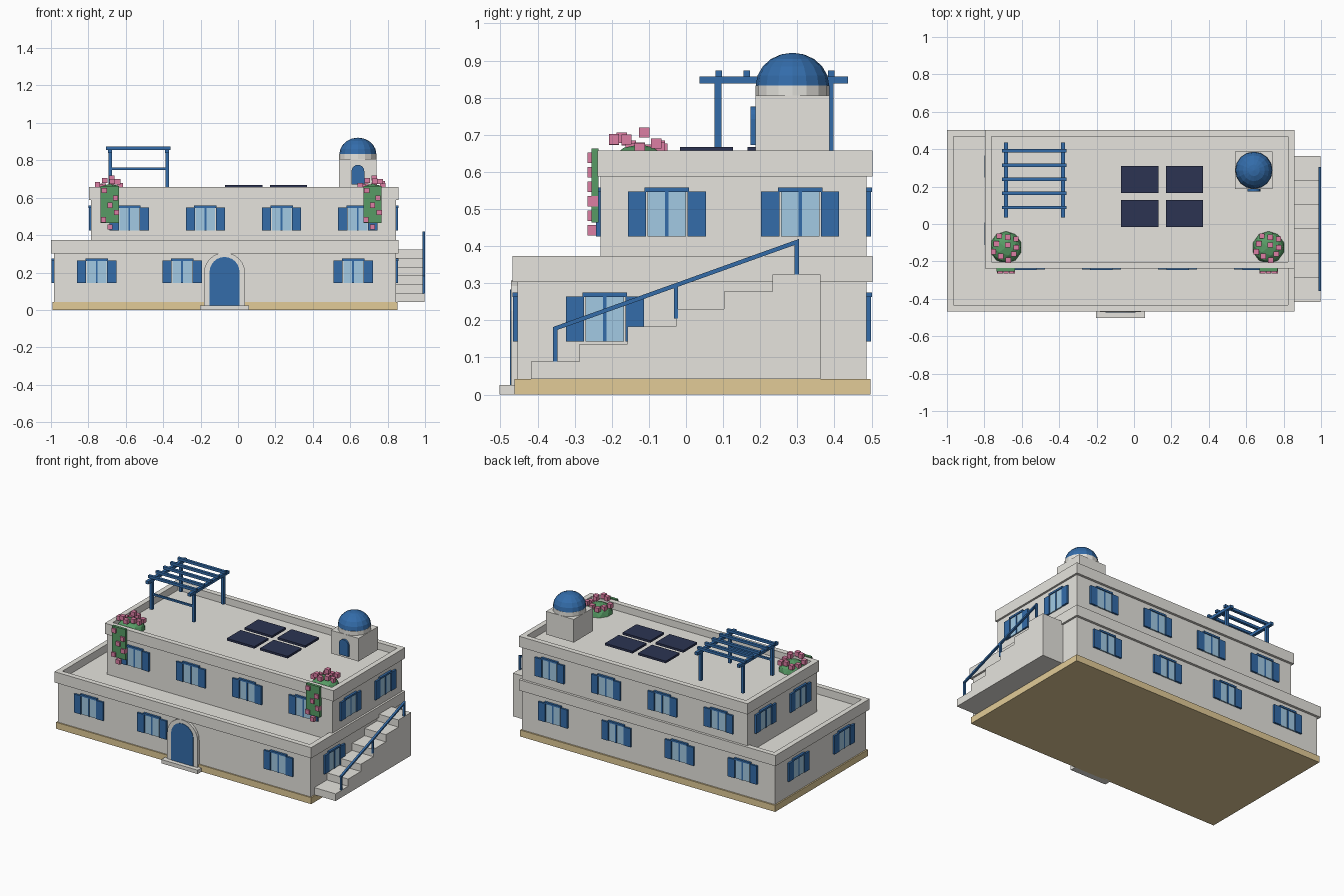
import bpy, bmesh, math, random
from mathutils import Matrix, Vector

if "Cube" in bpy.data.objects:
    bpy.data.objects.remove(bpy.data.objects["Cube"])

random.seed(4)


def material(name, rgb):
    m = bpy.data.materials.new(name)
    m.diffuse_color = (*rgb, 1)
    m.use_nodes = True
    m.node_tree.nodes["Principled BSDF"].inputs["Base Color"].default_value = m.diffuse_color
    return m


WALL = material("whitewash", (0.79, 0.775, 0.73))
BLUE = material("painted blue", (0.033, 0.15, 0.40))
GLASS = material("window glass", (0.36, 0.59, 0.77))
SAND = material("sandstone", (0.76, 0.60, 0.31))
NAVY = material("panel navy", (0.025, 0.034, 0.085))
GREEN = material("leaf green", (0.095, 0.33, 0.13))
PINK = material("blossom pink", (0.72, 0.21, 0.37))


def finish(name, bm, mat):
    bmesh.ops.recalc_face_normals(bm, faces=bm.faces)
    me = bpy.data.meshes.new(name)
    bm.to_mesh(me)
    bm.free()
    me.materials.append(mat)
    ob = bpy.data.objects.new(name, me)
    bpy.context.collection.objects.link(ob)
    return ob


def add_box(bm, x0, x1, y0, y1, z0, z1, mat=Matrix()):
    m = mat @ Matrix.Translation(((x0 + x1) / 2, (y0 + y1) / 2, (z0 + z1) / 2))
    m = m @ Matrix.Diagonal((x1 - x0, y1 - y0, z1 - z0, 1))
    return bmesh.ops.create_cube(bm, size=1, matrix=m)


def boxes(name, mat, *dims):
    bm = bmesh.new()
    for d in dims:
        add_box(bm, *d)
    return finish(name, bm, mat)


def roof_slab(name, dims, rim, depth):
    """Slab whose top is sunk inside a raised rim."""
    bm = bmesh.new()
    add_box(bm, *dims)
    bm.normal_update()
    top = max(bm.faces, key=lambda f: f.calc_center_median().z)
    bmesh.ops.inset_region(bm, faces=[top], thickness=rim, use_even_offset=True)
    new = bmesh.ops.extrude_face_region(bm, geom=[top])["geom"]
    bmesh.ops.translate(bm, vec=(0, 0, -depth),
                        verts=[v for v in new if isinstance(v, bmesh.types.BMVert)])
    if top.is_valid:
        bmesh.ops.delete(bm, geom=[top], context='FACES_ONLY')
    return finish(name, bm, mat=WALL)


def extrude_profile(name, mat, pts, vec):
    bm = bmesh.new()
    f = bm.faces.new([bm.verts.new(p) for p in pts])
    new = bmesh.ops.extrude_face_region(bm, geom=[f])["geom"]
    bmesh.ops.translate(bm, vec=vec, verts=[v for v in new if isinstance(v, bmesh.types.BMVert)])
    return finish(name, bm, mat)


def arch(name, mat, cx, r, z0, zs, y0, y1, n=12):
    pts = [(cx - r, y0, z0), (cx + r, y0, z0)]
    pts += [(cx + r * math.cos(math.pi * i / n), y0, zs + r * math.sin(math.pi * i / n))
            for i in range(n + 1)]
    return extrude_profile(name, mat, pts, (0, y1 - y0, 0))


# Main masses
boxes("plinth", SAND, (-0.993, 0.853, -0.462, 0.497, 0, 0.042))
boxes("ground_floor", WALL, (-0.984, 0.844, -0.454, 0.487, 0.04, 0.31))
roof_slab("terrace", (-1.0, 0.857, -0.468, 0.503, 0.303, 0.373), 0.034, 0.05)
boxes("upper_floor", WALL, (-0.785, 0.844, -0.231, 0.487, 0.315, 0.595))
roof_slab("roof", (-0.797, 0.857, -0.238, 0.503, 0.587, 0.657), 0.034, 0.045)

# Windows: each floor gives (wall bounds, sill height, skipped front bay)
parts = {"glass": bmesh.new(), "shutters": bmesh.new(), "lintels": bmesh.new(),
         "mullions": bmesh.new()}


def window(x, y, z, angle):
    m = Matrix.Translation((x, y, z)) @ Matrix.Rotation(angle, 4, 'Z')
    add_box(parts["glass"], -0.052, 0.052, -0.008, 0.004, 0, 0.121, m)
    add_box(parts["mullions"], -0.005, 0.005, -0.011, 0.004, 0, 0.121, m)
    add_box(parts["lintels"], -0.06, 0.06, -0.014, 0.004, 0.12, 0.132, m)
    for s in (-1, 1):
        a, b = sorted((s * 0.056, s * 0.105))
        add_box(parts["shutters"], a, b, -0.012, 0.004, 0, 0.121, m)


for x0, x1, y0, y1, z, skip in ((-0.984, 0.844, -0.454, 0.487, 0.143, 2),
                                (-0.785, 0.844, -0.231, 0.487, 0.426, None)):
    for i in range(4):
        x = x0 + (x1 - x0) * (i + 0.5) / 4
        if i != skip:
            window(x, y0, z, 0)
        window(x, y1, z, math.pi)
    for t in (0.25, 0.75):
        y = y0 + (y1 - y0) * t
        window(x1, y, z, math.pi / 2)
        window(x0, y, z, -math.pi / 2)
for n, bm in parts.items():
    finish("window_" + n, bm, GLASS if n == "glass" else BLUE)

# Front door with arched surround and step
arch("door_surround", WALL, -0.072, 0.11, 0.025, 0.197, -0.471, -0.44)
arch("front_door", BLUE, -0.072, 0.08, 0.025, 0.203, -0.474, -0.44)
boxes("door_step", WALL, (-0.203, 0.06, -0.502, -0.45, 0, 0.025))

# Outside stairs and handrail
prof = [(0.844, 0.363, 0.042), (0.844, -0.417, 0.042)]
for i in range(6):
    z = 0.042 + 0.047 * (i + 1)
    prof += [(0.844, -0.417 + 0.13 * i, z), (0.844, -0.417 + 0.13 * (i + 1), z)]
extrude_profile("stairs", WALL, prof, (0.154, 0, 0))
boxes("rail_posts", BLUE, *[(0.987, 0.999, y - 0.006, y + 0.006, z, z + 0.088)
                            for y, z in ((-0.352, 0.089), (-0.027, 0.205), (0.298, 0.323))])
extrude_profile("handrail", BLUE, [(0.986, -0.358, 0.170), (0.986, 0.304, 0.407),
                                   (0.986, 0.304, 0.419), (0.986, -0.358, 0.182)], (0.014, 0, 0))

# Roof tower, drum and dome
CX, CY = 0.641, 0.287
boxes("tower", WALL, (CX - 0.1, CX + 0.1, CY - 0.1, CY + 0.1, 0.655, 0.806))
bm = bmesh.new()
bmesh.ops.create_cone(bm, cap_ends=True, segments=16, radius1=0.1, radius2=0.1, depth=0.03,
                      matrix=Matrix.Translation((CX, CY, 0.818)))
finish("dome_drum", bm, WALL)
bm = bmesh.new()
bmesh.ops.create_uvsphere(bm, u_segments=16, v_segments=10, radius=1)
bmesh.ops.bisect_plane(bm, geom=bm.verts[:] + bm.edges[:] + bm.faces[:], dist=1e-4,
                       plane_co=(0, 0, 0), plane_no=(0, 0, 1), clear_inner=True)
bm.transform(Matrix.Translation((CX, CY, 0.832)) @ Matrix.Diagonal((0.099, 0.099, 0.089, 1)))
finish("dome", bm, BLUE)
arch("tower_door", BLUE, CX, 0.034, 0.672, 0.742, 0.174, 0.19, 8)

# Solar panels
boxes("solar_panels", NAVY, *[(x, x + 0.2, y, y + 0.143, 0.653, 0.667)
                              for x in (-0.07, 0.17) for y in (-0.016, 0.166)])

# Pergola
PX = (-0.684, -0.379)
boxes("pergola_posts", BLUE, *[(x - 0.009, x + 0.009, y - 0.009, y + 0.009, 0.655, 0.84)
                               for x in PX for y in (0.086, 0.389)])
boxes("pergola_beams", BLUE, *[(x - 0.01, x + 0.01, 0.036, 0.437, 0.838, 0.857) for x in PX])
boxes("pergola_slats", BLUE, *[(-0.706, -0.36, y - 0.009, y + 0.009, 0.856, 0.873)
                               for y in (0.088, 0.164, 0.24, 0.315, 0.391)])
boxes("pergola_brace", BLUE, (PX[0], PX[1], 0.08, 0.092, 0.749, 0.761))

# Flowering bushes with trailing vines at the front corners
for side, bx in (("left", -0.685), ("right", 0.719)):
    bm = bmesh.new()
    bmesh.ops.create_icosphere(bm, subdivisions=2, radius=1,
                               matrix=Matrix.Translation((bx, -0.125, 0.612))
                               @ Matrix.Diagonal((0.086, 0.086, 0.062, 1)))
    finish(side + "_bush", bm, GREEN)
    boxes(side + "_vine", GREEN, (bx - 0.049, bx + 0.049, -0.254, -0.236, 0.464, 0.663))
    bm = bmesh.new()
    spots = []
    for i in range(9):                       # blossoms round the bush
        a = i * math.tau / 9
        r = 0.07 if i % 2 else 0.055
        spots.append((bx + r * math.cos(a), -0.125 + r * math.sin(a),
                      random.uniform(0.655, 0.695)))
    spots.append((bx + 0.01, -0.112, 0.706))
    for i in range(6):                       # blossoms down the vine
        spots.append((bx + (-0.03, 0.03, 0.0, 0.036, -0.034, 0.0)[i], -0.251,
                      0.638 - 0.039 * i))
    for p in spots:
        s = 0.014
        add_box(bm, -s, s, -s, s, -s, s, Matrix.Translation(Vector(p)))
    finish(side + "_blossoms", bm, PINK)
